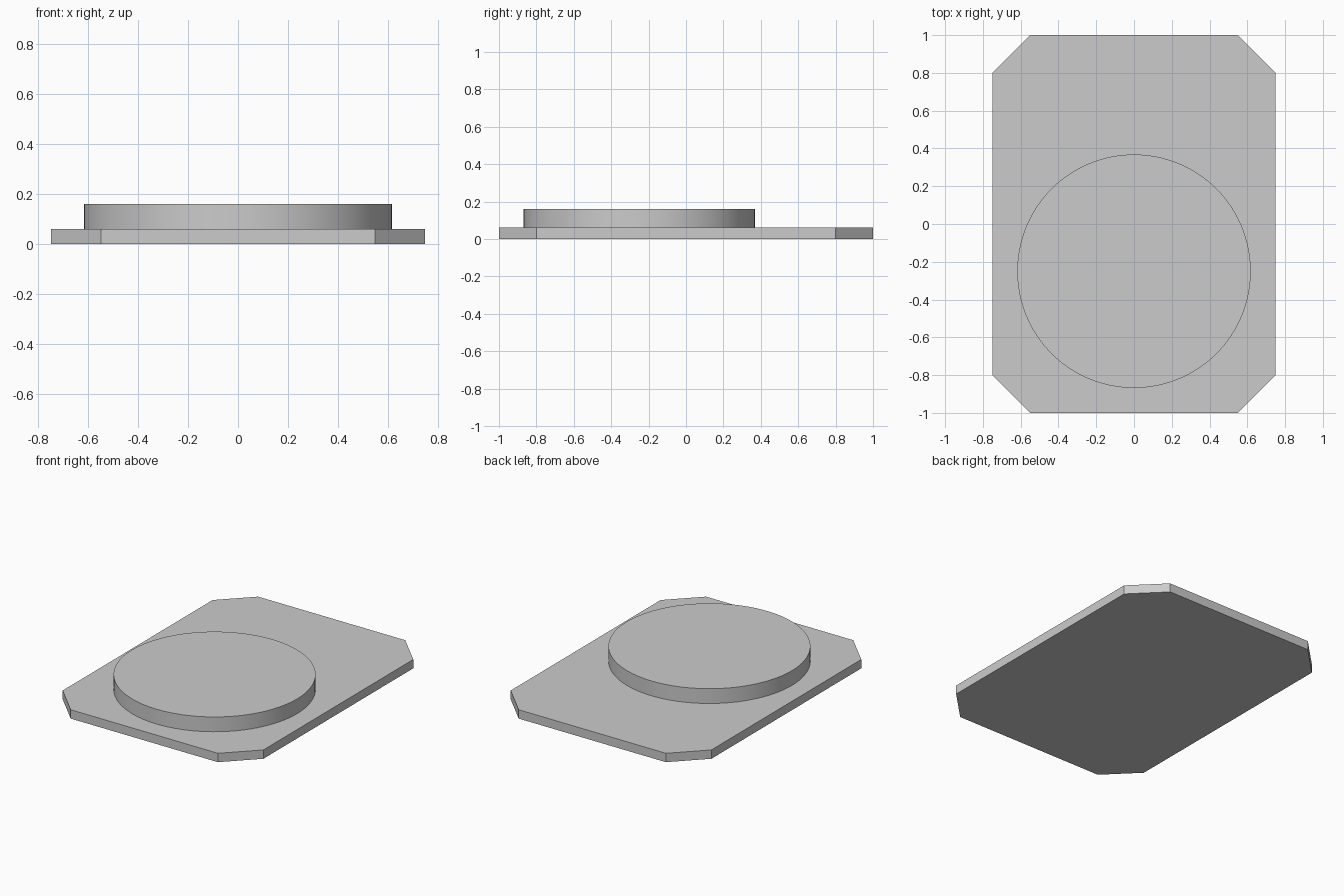
import bpy
import bmesh
import math

cube = bpy.data.objects.get("Cube")
if cube:
    bpy.data.objects.remove(cube, do_unlink=True)

# Single grey finish
grey = bpy.data.materials.new("light_grey")
colour = (0.6, 0.6, 0.6, 1)
grey.diffuse_color = colour
grey.use_nodes = True
grey.node_tree.nodes["Principled BSDF"].inputs["Base Color"].default_value = colour


def extruded(name, outline, bottom, height):
    """Solid prism raised from a flat outline."""
    bm = bmesh.new()
    base = bm.faces.new([bm.verts.new((x, y, bottom)) for x, y in outline])
    lifted = bmesh.ops.extrude_face_region(bm, geom=[base], use_keep_orig=True)["geom"]
    verts = [v for v in lifted if isinstance(v, bmesh.types.BMVert)]
    bmesh.ops.translate(bm, verts=verts, vec=(0, 0, height))
    bmesh.ops.recalc_face_normals(bm, faces=bm.faces)
    mesh = bpy.data.meshes.new(name)
    bm.to_mesh(mesh)
    bm.free()
    mesh.materials.append(grey)
    obj = bpy.data.objects.new(name, mesh)
    bpy.context.collection.objects.link(obj)
    return obj


# Base plate with clipped corners
half_x, half_y, clip, thickness = 0.75, 1.0, 0.2, 0.06
corners = []
for sx, sy in ((1, 1), (-1, 1), (-1, -1), (1, -1)):
    pair = [(sx * half_x, sy * (half_y - clip)), (sx * (half_x - clip), sy * half_y)]
    corners += pair if sx == sy else pair[::-1]
extruded("base_plate", corners, 0, thickness)

# Round raised disc, set towards the front
radius, centre_y, sides = 0.618, -0.25, 128
circle = [(radius * math.cos(math.tau * i / sides),
           centre_y + radius * math.sin(math.tau * i / sides)) for i in range(sides)]
disc = extruded("raised_disc", circle, thickness, 0.1)
bpy.ops.object.select_all(action="DESELECT")
disc.select_set(True)
bpy.context.view_layer.objects.active = disc
bpy.ops.object.shade_smooth_by_angle(angle=math.radians(30))
